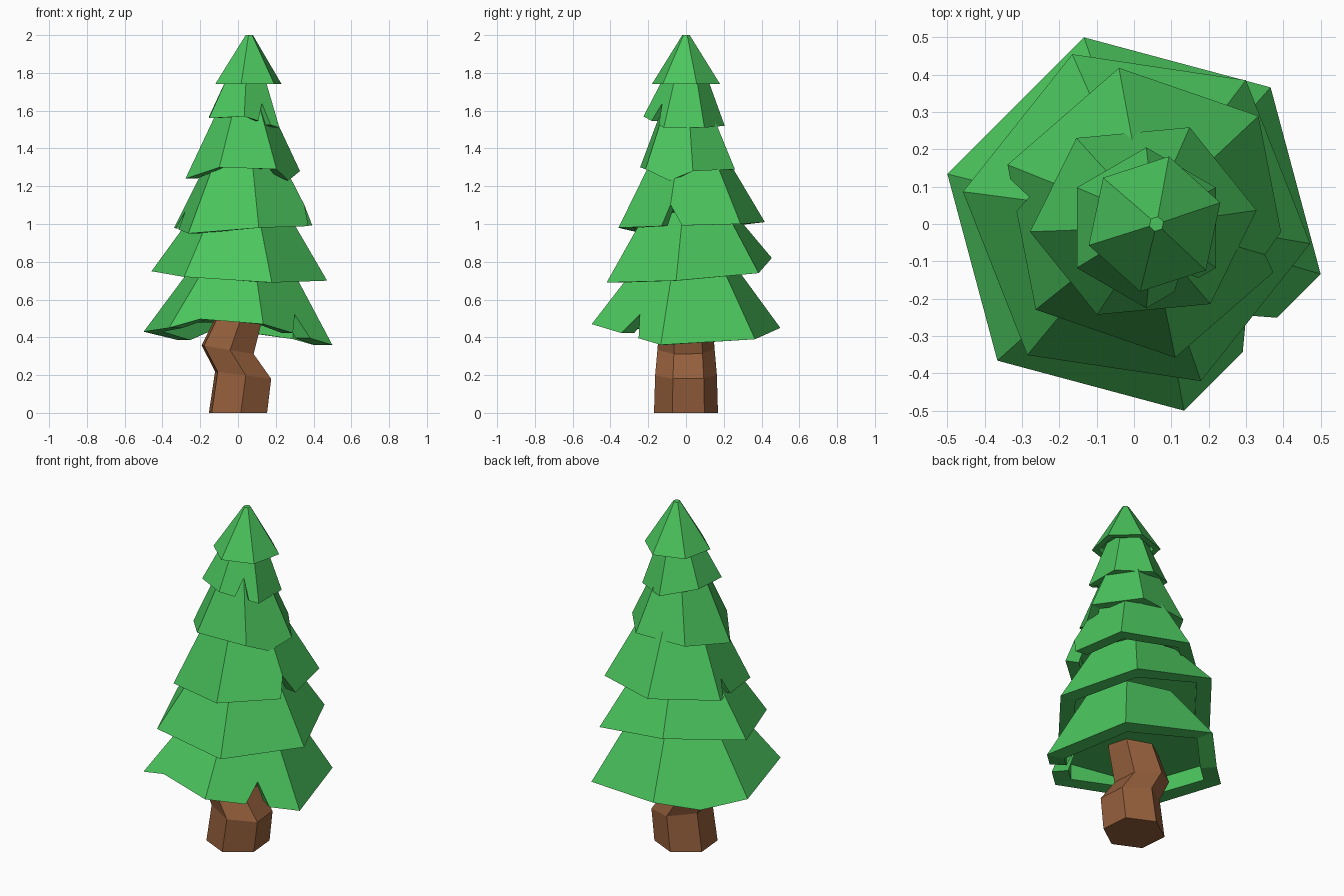
import bpy
from math import cos, sin, radians
from mathutils import Vector

if "Cube" in bpy.data.objects:
    bpy.data.objects.remove(bpy.data.objects["Cube"])


def material(name, color):
    mat = bpy.data.materials.new(name)
    mat.diffuse_color = (*color, 1)
    mat.use_nodes = True
    mat.node_tree.nodes["Principled BSDF"].inputs["Base Color"].default_value = mat.diffuse_color
    return mat


green = material("foliage_green", (0.07, 0.56, 0.11))
brown = material("bark_brown", (0.3, 0.115, 0.045))


def hexagon(x, y, r, phase, heights, squash=1.0):
    """Six corners going counter-clockwise, each with its own height."""
    return [Vector((x + r * cos(radians(phase + 60 * i)),
                    y + squash * r * sin(radians(phase + 60 * i)), heights[i]))
            for i in range(6)]


def make_object(name, verts, faces, mat):
    mesh = bpy.data.meshes.new(name)
    mesh.from_pydata(verts, [], faces)
    mesh.materials.append(mat)
    obj = bpy.data.objects.new(name, mesh)
    bpy.context.collection.objects.link(obj)
    return obj


def tier(name, rim, top, notches=(), sags=(), squash=1.0):
    """Skirt between a drooping hexagonal rim and a smaller top ring, hollowed below.
    A notch is (start, tip, end, rise) and a sag (position, dz), in corner units."""
    cx, cy, r, phase, heights = rim
    low = hexagon(cx, cy, r, phase, heights, squash)
    tx, ty, tr, tz = top
    high = hexagon(tx, ty, tr, phase, [tz] * 6)

    points = {float(i): (0, 0) for i in range(6)}
    for start, tip, end, rise in notches:
        points.update({start: (0, 0), tip: (rise, 0), end: (0, 0)})
    for pos, dz in sags:
        points[pos] = (0, dz)
    order = sorted(points)
    edge = []
    for p in order:
        i, t = int(p), p - int(p)
        j = (i + 1) % 6
        rise, dz = points[p]
        v = low[i].lerp(low[j], t).lerp(high[i].lerp(high[j], t), rise)
        edge.append(v + Vector((0, 0, dz)))
    n = len(edge)

    # outer rim, top ring, inset underside, recessed ceiling
    inset = [Vector((cx + 0.8 * (v.x - cx), cy + 0.8 * (v.y - cy), v.z)) for v in edge]
    ceiling = [v + Vector((0, 0, 0.18 * r)) for v in inset]
    verts = edge + high + inset + ceiling
    a, b = n + 6, 2 * n + 6
    faces = [[n + i for i in range(6)], [b + k for k in reversed(range(n))]]
    for i in range(6):
        side = [k for k, p in enumerate(order) if i <= p <= i + 1]
        if i == 5:
            side.append(0)
        faces.append(side + [n + (i + 1) % 6, n + i])
    for k in range(n):
        m = (k + 1) % n
        faces.append([m, k, a + k, a + m])
        faces.append([a + m, a + k, b + k, b + m])
    make_object(name, verts, faces, green)


# Foliage tiers, bottom to top
tier("foliage_1", (0, 0, 0.517, 45, [0.39, 0.45, 0.43, 0.45, 0.47, 0.36]),
     (0.02, 0, 0.26, 0.79), [(4.43, 4.58, 4.68, 0.3)],
     [(1.5, -0.055), (3.33, 0.04)])
tier("foliage_2", (0.007, 0.017, 0.47, 51.5, [0.74, 0.82, 0.75, 0.72, 0.69, 0.70]),
     (0.015, 0.02, 0.25, 1.06))
tier("foliage_3", (0.035, 0.03, 0.395, 41, [1.0, 1.01, 0.98, 0.95, 0.98, 0.99]),
     (0.035, 0.02, 0.205, 1.34),
     [(4.88, 5.0, 5.2, 0.32), (2.1, 2.2, 2.32, 0.25)])
tier("foliage_4", (0.025, 0.008, 0.305, 6, [1.28, 1.29, 1.28, 1.24, 1.30, 1.29]),
     (0.035, 0, 0.135, 1.62), sags=[(5.5, -0.055)], squash=0.9)
tier("foliage_5", (0.033, -0.01, 0.215, 30, [1.51, 1.52, 1.57, 1.56, 1.57, 1.51]),
     (0.045, 0, 0.10, 1.81), [(4.4, 4.6, 4.75, 0.38)])
tier("foliage_top", (0.055, 0, 0.185, 18, [1.74] * 6), (0.06, 0, 0.02, 2.0))

# Crooked trunk: centre x, height, radius, tilt of each ring
rings = [(0, 0, 0.17, 0), (0.027, 0.2, 0.164, -0.13),
         (-0.055, 0.335, 0.152, -0.17), (0.0, 0.49, 0.14, 0), (0.04, 0.62, 0.12, 0)]
verts = []
for x, z, r, tilt in rings:
    for v in hexagon(x, 0, r, 35, [z] * 6):
        v.z += tilt * (v.x - x)
        verts.append(v)
faces = [list(range(5, -1, -1)), list(range(len(verts) - 6, len(verts)))]
for k in range(len(rings) - 1):
    for i in range(6):
        a, b = 6 * k + i, 6 * k + (i + 1) % 6
        faces.append([a, b, b + 6, a + 6])
make_object("trunk", verts, faces, brown)
